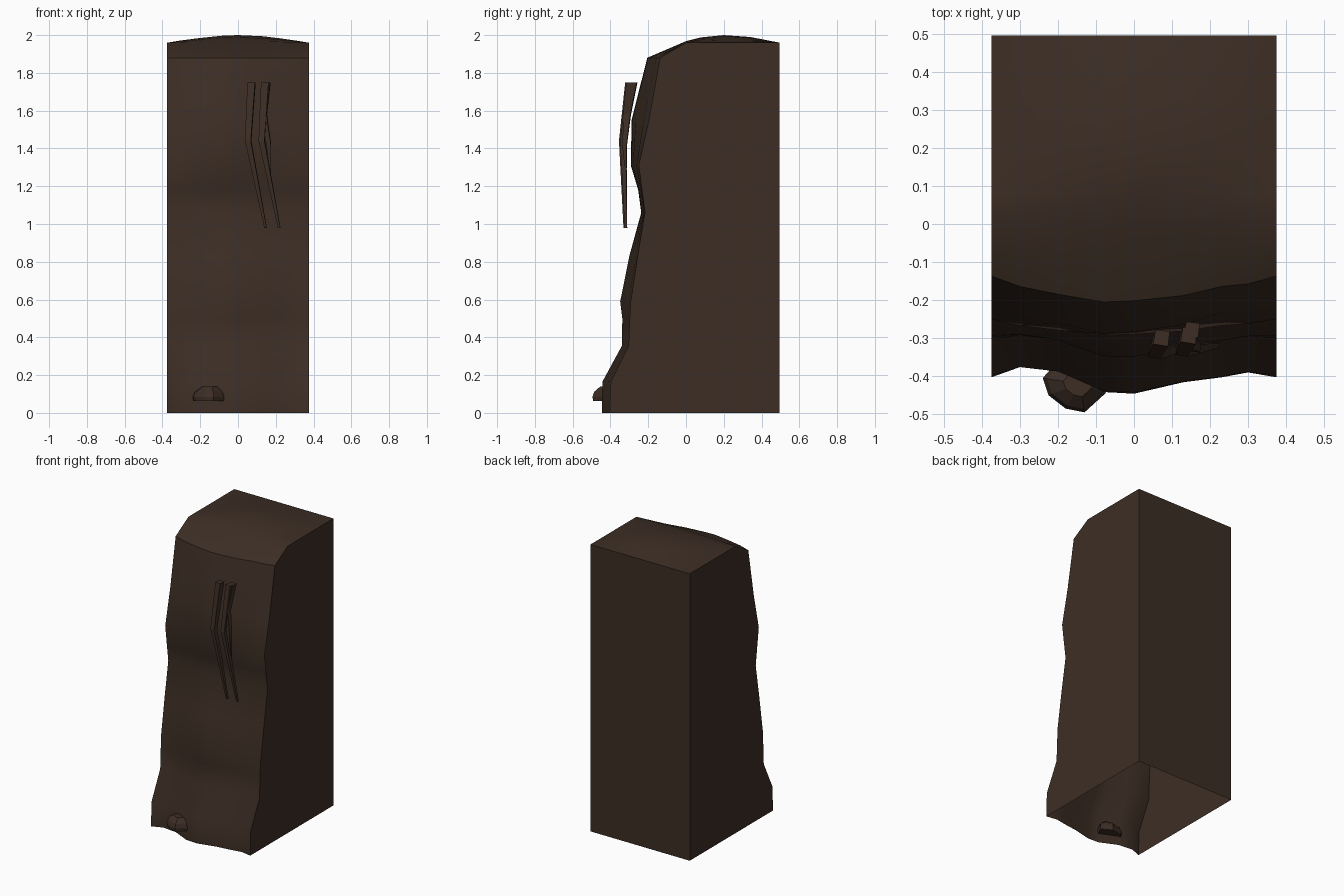
import bpy, bmesh
from mathutils import Vector

if "Cube" in bpy.data.objects:
    bpy.data.objects.remove(bpy.data.objects["Cube"])

def material(name, rgb):
    m = bpy.data.materials.new(name)
    m.diffuse_color = (*rgb, 1)
    m.use_nodes = True
    m.node_tree.nodes["Principled BSDF"].inputs["Base Color"].default_value = m.diffuse_color
    return m

EARTH = material("dark earth", (0.046, 0.027, 0.018))

def finish(bm, name, smooth=None):
    me = bpy.data.meshes.new(name)
    bm.to_mesh(me)
    bm.free()
    me.materials.append(EARTH)
    ob = bpy.data.objects.new(name, me)
    bpy.context.collection.objects.link(ob)
    if smooth:
        bpy.context.view_layer.objects.active = ob
        ob.select_set(True)
        bpy.ops.object.shade_smooth_by_angle(angle=smooth)
        ob.select_set(False)
    return ob

# Earth bank: weathered front and domed top as one grid, flat sides and back, open underside
XS = [-.375, -.3, -.2, -.08, 0, .13, .23, .3, .375]
LOW = [0, -.65, -.4, .9, 1, .3, 0, -.3, 0]
HIGH = [0, .4, .7, 1, .95, .75, .4, .3, 0]
# height, depth at the side edges, bulge towards the front
FRONT = [(0, -.403, .043), (.165, -.398, .045), (.355, -.304, .036), (.5, -.298, .04),
         (.59, -.293, .057), (.83, -.256, .045), (1.06, -.217, .02), (1.18, -.233, .02),
         (1.31, -.25, .042), (1.55, -.196, .092), (1.88, -.137, .068)]
# depth and dome height of the top
TOP = [(0, .008), (.08, .028), (.2, .04), (.34, .03), (.495, 0)]
DOME = [0, .3, .62, .93, 1, .85, .55, .3, 0]

bm = bmesh.new()
rows = []
for z, y, bulge in FRONT:
    t = min(1, z / 1.06)
    rows.append([bm.verts.new((x, y - bulge * (a + (b - a) * t), z))
                 for x, a, b in zip(XS, LOW, HIGH)])
for y, h in TOP:
    rows.append([bm.verts.new((x, y, 1.96 + h * d)) for x, d in zip(XS, DOME)])
rows.append([bm.verts.new((x, .495, 0)) for x in XS])
for r0, r1 in zip(rows, rows[1:]):
    for i in range(len(XS) - 1):
        bm.faces.new((r0[i], r0[i + 1], r1[i + 1], r1[i]))
bm.faces.new([r[0] for r in rows])
bm.faces.new([r[-1] for r in reversed(rows)])
bmesh.ops.recalc_face_normals(bm, faces=bm.faces)
finish(bm, "earth_bank", 0.7)

# Hanging roots: tapered four-sided strands
def root(name, path, radii):
    bm = bmesh.new()
    rings = []
    for p, r in zip(path, radii):
        p = Vector(p)
        rings.append([bm.verts.new(p + Vector(d) * r) for d in
                      ((-1, -.7, 0), (.8, -1, 0), (1, .8, 0), (-.7, 1, 0))])
    for a, b in zip(rings, rings[1:]):
        for i in range(4):
            j = (i + 1) % 4
            bm.faces.new((a[i], a[j], b[j], b[i]))
    bm.faces.new(rings[0])
    bm.faces.new(rings[-1])
    bmesh.ops.recalc_face_normals(bm, faces=bm.faces)
    finish(bm, name)

for n, dx, dy in (("left", 0, 0), ("middle", .072, .006)):
    root("root_" + n, [(.072 + dx, -.3 + dy, 1.75), (.063 + dx, -.318 + dy, 1.6),
                       (.054 + dx, -.338 + dy, 1.44), (.146 + dx, -.324 + dy, .98)],
         (.022, .02, .017, .007))
root("root_right", [(.152, -.278, 1.75), (.135, -.31, 1.58), (.163, -.325, 1.42),
                    (.171, -.318, 1.27)], (.021, .019, .013, .004))

# Flat-bottomed stone stuck in the foot of the bank
bm = bmesh.new()
base = [(-.24, -.405), (-.225, -.45), (-.18, -.485), (-.13, -.495),
        (-.075, -.445), (-.05, -.385), (-.12, -.345), (-.2, -.36)]
mid = Vector((-.142, -.42))
rings = [[bm.verts.new((*(mid + (Vector(p) - mid) * s), z)) for p in base]
         for s, z in ((.95, .062), (1, .085), (.88, .112), (.45, .14))]
for a, b in zip(rings, rings[1:]):
    for i in range(8):
        j = (i + 1) % 8
        bm.faces.new((a[i], a[j], b[j], b[i]))
bm.faces.new(rings[0])
bm.faces.new(rings[-1])
bmesh.ops.recalc_face_normals(bm, faces=bm.faces)
finish(bm, "stone")
